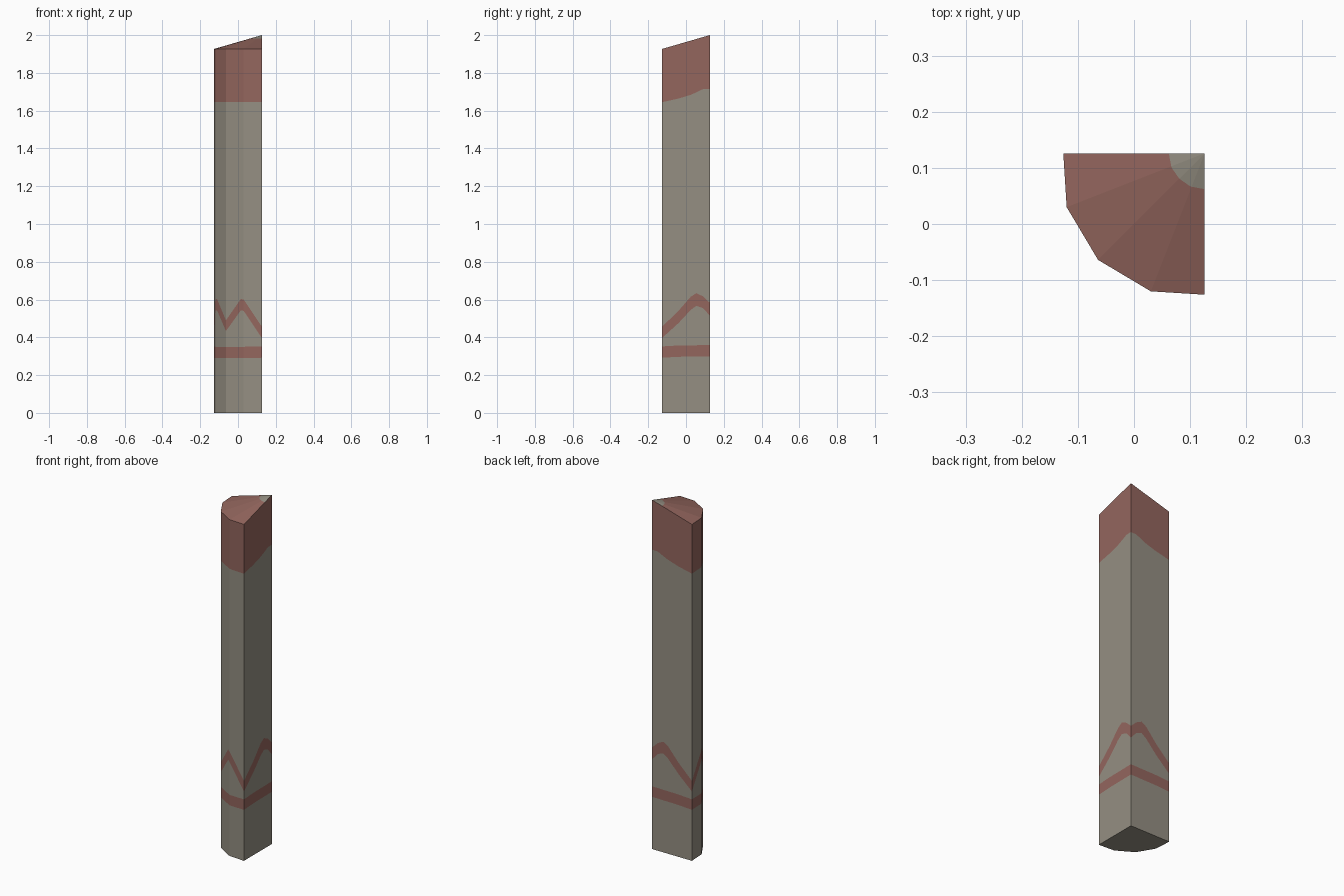
import bpy, bmesh
from mathutils import Vector

if "Cube" in bpy.data.objects:
    bpy.data.objects.remove(bpy.data.objects["Cube"])


def material(name, rgb):
    m = bpy.data.materials.new(name)
    m.diffuse_color = (*rgb, 1)
    m.use_nodes = True
    m.node_tree.nodes["Principled BSDF"].inputs["Base Color"].default_value = m.diffuse_color
    return m


stone = material("grey_stone", (0.30, 0.275, 0.225))
red = material("faded_red", (0.295, 0.133, 0.111))

H = 0.126          # half width
RIM, PEAK = 1.927, 2.0
SHIFT = Vector((0.0, 0.0, 0.0))

# Columns from the square corner to the middle of the rounded side:
# x, y, stripe bottom, zigzag bottom, zigzag top, lower edge of red top
half = [
    (H, H, 0.299, 0.515, 0.583, 1.715),
    (H, 0.09, 0.299, 0.555, 0.617, 1.714),
    (H, 0.055, 0.298, 0.567, 0.634, 1.697),
    (H, 0.025, 0.298, 0.545, 0.615, 1.684),
    (H, -0.04, 0.297, 0.475, 0.540, 1.664),
    (H, -H, 0.292, 0.397, 0.457, 1.645),
    (0.030, -0.120, 0.290, 0.540, 0.600, 1.645),
    (0.015, -0.111, 0.290, 0.543, 0.603, 1.645),
    (-0.064, -0.064, 0.290, 0.433, 0.490, 1.645),
]
# The post is symmetrical about its diagonal, so swap x and y for the rest
columns = half + [(c[1], c[0], *c[2:]) for c in half[-2:0:-1]]

bm = bmesh.new()
apex = Vector((H, H, PEAK))


def top_height(x, y):
    # straight sides rise to the corner, the rounded side is level
    if abs(x - H) < 1e-6 or abs(y - H) < 1e-6:
        return PEAK - (PEAK - RIM) * max(H - x, H - y) / (2 * H)
    return RIM


# Side walls: one vertex per colour border on each column
grid = []
for x, y, s, z0, z1, cap in columns:
    levels = (0, s, s + 0.06, z0, z1, cap, top_height(x, y))
    grid.append([bm.verts.new((x, y, z)) for z in levels])

n = len(grid)
for i in range(n):
    a, b = grid[i], grid[(i + 1) % n]
    for k in range(6):
        f = bm.faces.new((a[k], b[k], b[k + 1], a[k + 1]))
        f.material_index = k % 2      # every second band is painted

# Flat underside
bm.faces.new([c[0] for c in grid])

# Sloping top: bare stone near the corner, red outside it
tip = grid[0][-1]
rim = [c[-1] for c in grid[5:n - 4]]
ring = []
for v in rim:
    d = v.co - apex
    ring.append(bm.verts.new(apex + d * (0.064 / d.xy.length)))
for i in range(len(rim) - 1):
    bm.faces.new((tip, ring[i], ring[i + 1]))
    f = bm.faces.new((ring[i], rim[i], rim[i + 1], ring[i + 1]))
    f.material_index = 1

bmesh.ops.recalc_face_normals(bm, faces=bm.faces)
# make sure normals point outward
if bm.calc_volume(signed=True) < 0:
    bmesh.ops.reverse_faces(bm, faces=bm.faces)

mesh = bpy.data.meshes.new("painted_post")
bm.to_mesh(mesh)
bm.free()
mesh.materials.append(stone)
mesh.materials.append(red)
post = bpy.data.objects.new("painted_post", mesh)
bpy.context.collection.objects.link(post)
